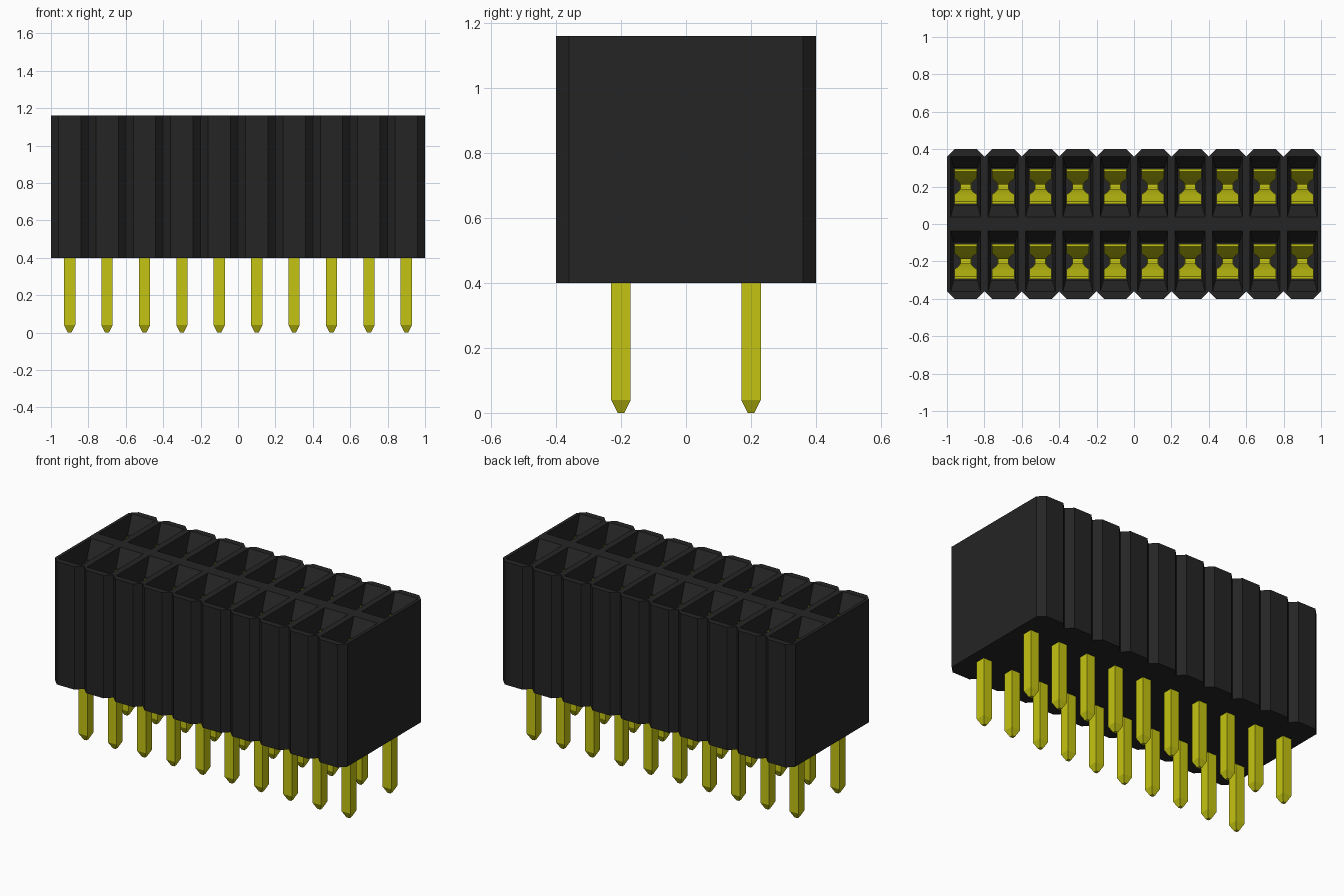
import bpy
import bmesh
from mathutils import Matrix

cube = bpy.data.objects.get("Cube")
if cube:
    bpy.data.objects.remove(cube, do_unlink=True)

COLUMNS, PITCH, ROW_Y = 10, 0.2, 0.2
BASE, TOP = 0.4, 1.16
CENTRES = [(i - (COLUMNS - 1) / 2) * PITCH for i in range(COLUMNS)]


def material(name, color):
    mat = bpy.data.materials.new(name)
    mat.use_nodes = True
    mat.diffuse_color = color
    bsdf = mat.node_tree.nodes["Principled BSDF"]
    bsdf.inputs["Base Color"].default_value = color
    bsdf.inputs["Roughness"].default_value = 0.6
    return mat


black = material("black plastic", (0.018, 0.018, 0.018, 1))
gold = material("yellow metal", (0.55, 0.55, 0.006, 1))


def make_object(name, bm, mat):
    bmesh.ops.recalc_face_normals(bm, faces=bm.faces)
    mesh = bpy.data.meshes.new(name)
    bm.to_mesh(mesh)
    bm.free()
    mesh.materials.append(mat)
    obj = bpy.data.objects.new(name, mesh)
    bpy.context.collection.objects.link(obj)
    return obj


def loft(bm, rings):
    """Skin a closed solid through rings that have equal point counts."""
    loops = [[bm.verts.new(p) for p in ring] for ring in rings]
    for a, b in zip(loops, loops[1:]):
        for i in range(len(a)):
            j = (i + 1) % len(a)
            bm.faces.new((a[i], a[j], b[j], b[i]))
    bm.faces.new(loops[0][::-1])
    bm.faces.new(loops[-1])


def rect(x, y, hx, hy, z):
    return [(x - hx, y - hy, z), (x + hx, y - hy, z),
            (x + hx, y + hy, z), (x - hx, y + hy, z)]


# Housing: prism with a chamfered bump on both long sides of every column
front = [(-1, -0.36)]
for cx in CENTRES:
    front += [(cx - 0.06, -0.4), (cx + 0.06, -0.4), (cx + PITCH / 2, -0.36)]
outline = front + [(-x, -y) for x, y in front]
bm = bmesh.new()
loft(bm, [[(x, y, z) for x, y in outline] for z in (BASE, TOP)])
housing = make_object("housing", bm, black)

# Sockets: funnel mouth above a straight pocket, cut from the housing
bm = bmesh.new()
for cx in CENTRES:
    for cy in (-ROW_Y, ROW_Y):
        loft(bm, [rect(cx, cy, 0.064, 0.1, 0.5),
                  rect(cx, cy, 0.064, 0.1, 1.06),
                  rect(cx, cy, 0.08, 0.162, TOP),
                  rect(cx, cy, 0.08, 0.162, TOP + 0.1)])
cutter = make_object("socket_cutter", bm, black)
cutter.hide_render = True
cut = housing.modifiers.new("sockets", "BOOLEAN")
cut.object = cutter
cut.operation = "DIFFERENCE"
cut.solver = "EXACT"
bpy.context.view_layer.update()
evaluated = housing.evaluated_get(bpy.context.evaluated_depsgraph_get())
cut_mesh = bpy.data.meshes.new_from_object(evaluated)
housing.modifiers.clear()
housing.data = cut_mesh
bpy.data.objects.remove(cutter, do_unlink=True)

# Pins: square legs with tapered tips
bm = bmesh.new()
for cx in CENTRES:
    for cy in (-ROW_Y, ROW_Y):
        loft(bm, [rect(cx, cy, 0.01, 0.01, 0),
                  rect(cx, cy, 0.03, 0.03, 0.04),
                  rect(cx, cy, 0.03, 0.03, 0.52)])
make_object("pins", bm, gold)

# Contacts: pairs of leaf springs that narrow and pinch inwards
# each step: distance from socket centre, half width, height
LEAF = [(0.08, 0.06, 1.05), (0.042, 0.06, 0.96), (0.028, 0.04, 0.92),
        (0.012, 0.028, 0.86), (0.012, 0.028, 0.8), (0.03, 0.028, 0.52)]
bm = bmesh.new()
for cx in CENTRES:
    for cy in (-ROW_Y, ROW_Y):
        for side in (-1, 1):
            loft(bm, [rect(cx, cy + side * (d + 0.007), w, 0.007, z)
                      for d, w, z in LEAF])
        bmesh.ops.create_cube(
            bm, size=1,
            matrix=Matrix.Translation((cx, cy, 0.52)) @ Matrix.Diagonal((0.056, 0.08, 0.02, 1)))
make_object("contact_springs", bm, gold)
